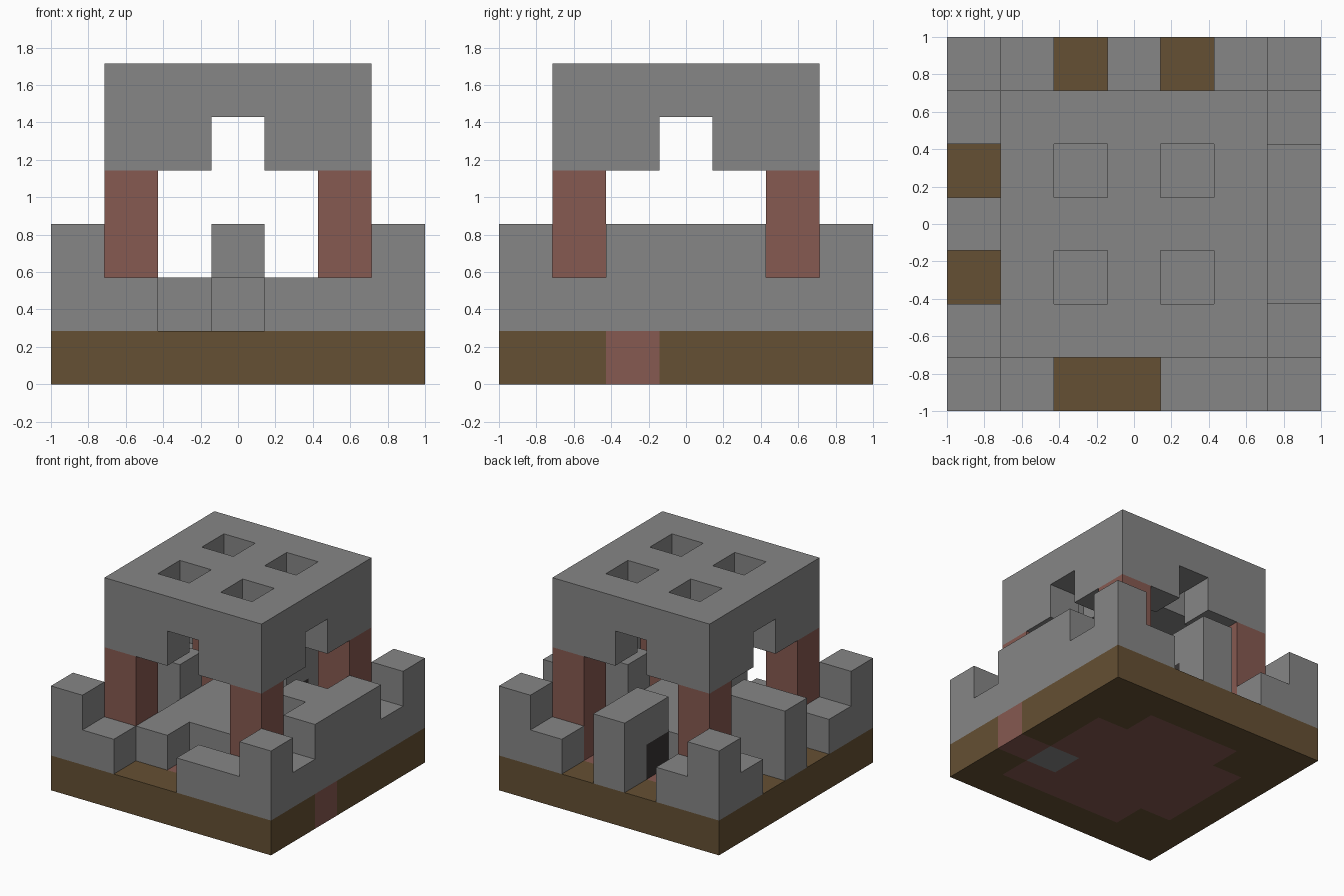
import bpy
import bmesh
from math import radians
from mathutils import Vector

if "Cube" in bpy.data.objects:
    bpy.data.objects.remove(bpy.data.objects["Cube"], do_unlink=True)

N = 7            # cells along each side
S = 2 / N        # cell size


def material(name, rgb):
    mat = bpy.data.materials.new(name)
    mat.use_nodes = True
    mat.diffuse_color = (*rgb, 1)
    mat.node_tree.nodes["Principled BSDF"].inputs["Base Color"].default_value = (*rgb, 1)
    return mat


stone = material("grey stone", (0.24, 0.24, 0.24))
earth = material("brown earth", (0.13, 0.08, 0.033))
brick = material("red brick", (0.24, 0.10, 0.082))
soot = material("dark soot", (0.04, 0.034, 0.034))


def box(x, y, z, w=1, d=1, h=1):
    """Cells of a block with its low corner at x, y, z."""
    return {(i, j, k) for i in range(x, x + w)
            for j in range(y, y + d) for k in range(z, z + h)}


def union(*blocks):
    return set().union(*blocks)


far = N - 1
corners = [(1, 1), (1, 5), (5, 1), (5, 5)]
parts = {}

# Ground slab with a brick floor, a drain and a brick step at the side
drain = box(5, 2, 0)
floor = (box(1, 1, 0, 5, 5) | box(6, 2, 0)) - drain
floor -= union(box(1, 1, 0), box(1, 5, 0), box(5, 5, 0))
parts["ground"] = (earth, box(0, 0, 0, N, N) - floor - drain)
parts["brick_floor"] = (brick, floor)
parts["drain_stone"] = (stone, drain)

# Low outer walls with raised corners and openings
walls = box(0, 0, 1, N, N) - box(1, 1, 1, 5, 5)
walls -= union(box(2, 0, 1, 2), box(2, far, 1), box(4, far, 1), box(0, 2, 1), box(0, 4, 1))
for x in (0, far):
    for y in (0, far):
        walls |= box(x, y, 2)
walls |= box(far, 2, 2, 1, 3)
parts["outer_wall"] = (stone, walls)

# Buttresses reaching inward, the rear one over a hearth
hearth = box(3, 5, 1)
parts["hearth"] = (soot, hearth)
parts["rear_buttress"] = (stone, box(3, 5, 2, 1, 2))
parts["rear_buttress_foot"] = (stone, box(3, far, 1) - walls)
parts["right_buttress"] = (stone, box(0, 3, 1, 2, 1, 2) - walls)
parts["left_buttress"] = (stone, box(5, 3, 1, 1, 1, 2))

# Central platform with its front step
parts["platform"] = (stone, box(2, 2, 1, 3, 3) | box(2, 1, 1))

# Four brick pillars
parts["pillars"] = (brick, union(*(box(x, y, 1, 1, 1, 3) for x, y in corners)))

# Roof: a ring with a gap in each side, under a slab with four openings
ring = box(1, 1, 4, 5, 5) - box(2, 2, 4, 3, 3) - box(3, 1, 4, 1, 5) - box(1, 3, 4, 5, 1)
slab = box(1, 1, 5, 5, 5)
for x in (2, 4):
    for y in (2, 4):
        slab -= box(x, y, 5)
parts["roof"] = (stone, ring | slab)

solid = union(*(cells for _, cells in parts.values()))


def build(name, mat, cells):
    """Skin the exposed sides of the cells and merge the flat areas."""
    bm = bmesh.new()
    for cell in sorted(cells):
        for axis in range(3):
            for sign in (-1, 1):
                step = [0, 0, 0]
                step[axis] = sign
                if tuple(c + s for c, s in zip(cell, step)) in solid:
                    continue
                normal = Vector(step) / 2
                u = Vector((0, 0, 0))
                u[(axis + 1) % 3] = 0.5
                v = normal.cross(u) * 2
                mid = Vector(cell) + Vector((0.5, 0.5, 0.5)) + normal
                quad = [mid - u - v, mid + u - v, mid + u + v, mid - u + v]
                bm.faces.new([bm.verts.new((p - Vector((N / 2, N / 2, 0))) * S) for p in quad])
    if not bm.faces:
        bm.free()
        return
    bmesh.ops.remove_doubles(bm, verts=bm.verts, dist=0.001)
    bmesh.ops.dissolve_limit(bm, angle_limit=radians(1), verts=bm.verts, edges=bm.edges)
    mesh = bpy.data.meshes.new(name)
    bm.to_mesh(mesh)
    bm.free()
    mesh.materials.append(mat)
    bpy.context.collection.objects.link(bpy.data.objects.new(name, mesh))


for name, (mat, cells) in parts.items():
    build(name, mat, cells)
